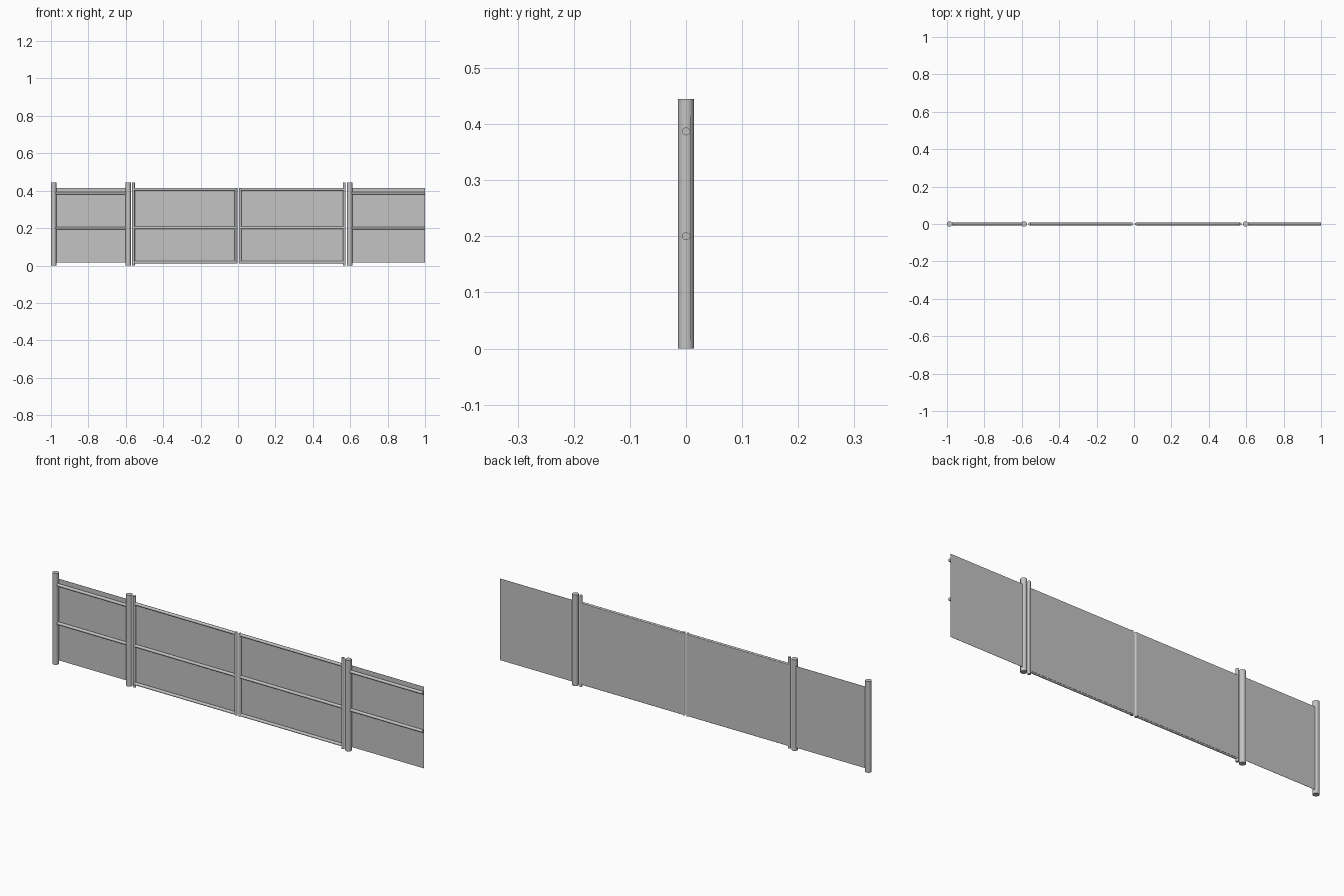
import bpy
from mathutils import Vector

if "Cube" in bpy.data.objects:
    bpy.data.objects.remove(bpy.data.objects["Cube"])

steel = bpy.data.materials.new("galvanised grey")
steel.diffuse_color = (0.55, 0.55, 0.55, 1)
steel.use_nodes = True
steel.node_tree.nodes["Principled BSDF"].inputs["Base Color"].default_value = steel.diffuse_color

POST_R, TUBE_R = 0.0145, 0.007
HEIGHT = 0.445


def tube(name, a, b, r, sides=24):
    """Closed round bar from point a to point b."""
    a, b = Vector(a), Vector(b)
    d = b - a
    bpy.ops.mesh.primitive_cylinder_add(
        vertices=sides, radius=r, depth=d.length, location=(a + b) / 2,
        rotation=d.to_track_quat('Z', 'Y').to_euler())
    ob = bpy.context.object
    ob.name = name
    ob.data.materials.append(steel)
    bpy.ops.object.shade_smooth_by_angle()


def rail(name, x0, x1, z):
    tube(name, (x0, 0, z), (x1, 0, z), TUBE_R)


def upright(name, x, z0, z1, r):
    tube(name, (x, 0, z0), (x, 0, z1), r)


def sheet(name, x0, x1, z0, z1):
    """Thin cladding sheet fixed behind the rails."""
    bpy.ops.mesh.primitive_cube_add(
        size=1, location=((x0 + x1) / 2, TUBE_R + 0.0005, (z0 + z1) / 2))
    ob = bpy.context.object
    ob.name = name
    ob.scale = (x1 - x0, 0.001, z1 - z0)
    ob.data.materials.append(steel)


# Main posts
for name, x in (("end_post", -0.9855), ("left_gate_post", -0.587),
                ("right_gate_post", 0.597)):
    upright(name, x, 0, HEIGHT, POST_R)

# Fixed fence bays: two rails and a sheet each
for side, x0, x1 in (("left", -0.9855, -0.587), ("right", 0.597, 1.0)):
    rail(side + "_fence_top_rail", x0, x1, 0.387)
    rail(side + "_fence_mid_rail", x0, x1, 0.20)
    start = x0 + POST_R - 0.001
    end = x1 if side == "right" else x1 - POST_R + 0.001
    sheet(side + "_fence_sheet", start, end, 0.016, 0.414)

# Gate leaves: tall hinge stile, short meeting stile, three rails and a sheet
for side, hinge, meet in (("left", -0.559, -0.0105), ("right", 0.568, 0.0115)):
    upright(side + "_hinge_stile", hinge, 0, HEIGHT, TUBE_R)
    upright(side + "_meeting_stile", meet, 0.010, 0.414, TUBE_R)
    for level, z in (("top", 0.407), ("mid", 0.202), ("bottom", 0.017)):
        rail(f"{side}_gate_{level}_rail", hinge, meet, z)
    lo, hi = sorted((hinge, meet))
    sheet(side + "_gate_sheet", lo, hi + 0.003 if side == "left" else hi, 0.014, 0.411)
